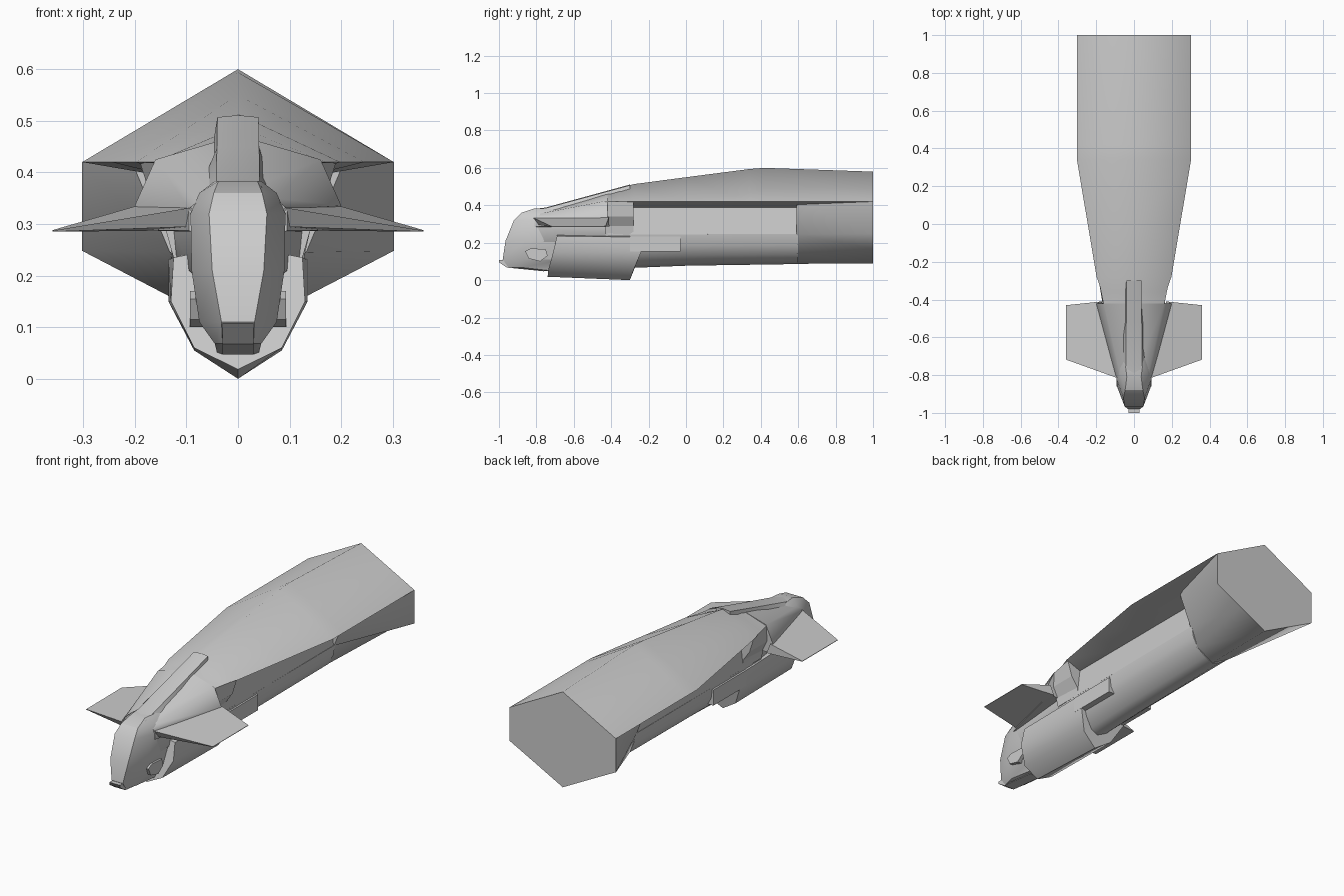
import bpy, bmesh, math

cube = bpy.data.objects.get("Cube")
if cube:
    bpy.data.objects.remove(cube)

grey = bpy.data.materials.new("hull_grey")
grey.use_nodes = True
colour = (0.6, 0.6, 0.6, 1)
grey.diffuse_color = colour
grey.node_tree.nodes["Principled BSDF"].inputs["Base Color"].default_value = colour


def skin(name, rings, smooth=25):
    """Join closed rings of points into a capped solid."""
    bm = bmesh.new()
    loops = [[bm.verts.new(p) for p in ring] for ring in rings]
    n = len(loops[0])
    for a, b in zip(loops, loops[1:]):
        for i in range(n):
            j = (i + 1) % n
            bm.faces.new((a[i], a[j], b[j], b[i]))
    bm.faces.new(loops[0])
    bm.faces.new(loops[-1][::-1])
    bmesh.ops.remove_doubles(bm, verts=bm.verts, dist=0.0005)
    bmesh.ops.recalc_face_normals(bm, faces=bm.faces)
    mesh = bpy.data.meshes.new(name)
    bm.to_mesh(mesh)
    bm.free()
    mesh.materials.append(grey)
    obj = bpy.data.objects.new(name, mesh)
    bpy.context.collection.objects.link(obj)
    bpy.ops.object.select_all(action='DESELECT')
    obj.select_set(True)
    bpy.context.view_layer.objects.active = obj
    bpy.ops.object.shade_smooth_by_angle(angle=math.radians(smooth))
    return obj


def mirrored(half):
    """Complete a half ring across the centre plane."""
    return half + [(-x, y, z) for x, y, z in reversed(half) if x > 0]


def section(y, *pts):
    """Symmetric cross-section at one station, top to bottom."""
    return mirrored([(x, y, z) for x, z in pts])


# Roof shell with overhanging eaves: station, ridge height, eave width
roof = [(-.42, .472, .162), (-.36, .489, .17), (-.28, .513, .198), (0, .55, .245),
        (.34, .594, .302), (.42, .60, .302), (1, .58, .302)]
skin("roof_shell", [section(y, (0, ridge), (eave, .42), (.11, .387), (0, .387))
                    for y, ridge, eave in roof], 66)

# Recessed side walls, and the tail block that flares out behind them
skin("side_walls", [
    section(y, (0, .40), (.112, .392), (.13, .243), (0, .22)) for y in (-.42, .60)
], 10)
skin("tail_block", [
    section(.59, (0, .45), (.205, .419), (.132, .245), (.095, .14), (0, .087)),
    section(1.0, (0, .579), (.302, .42), (.302, .248), (.15, .169), (0, .09)),
], 60)

# Rounded belly that runs into the tail
skin("belly_hull", [
    section(-.30, (0, .246), (.13, .245), (.12, .18), (.087, .125), (.045, .085), (0, .065)),
    section(0.0, (0, .246), (.13, .245), (.122, .185), (.09, .132), (.045, .095), (0, .077)),
    section(.60, (0, .246), (.132, .246), (.122, .19), (.093, .137), (.045, .104), (0, .086)),
], 60)

# Forward body widening back to the wing roots, and the notched neck behind it
skin("forward_body", [
    section(-.81, (0, .36), (.07, .35), (.095, .33), (.095, .287), (.09, .285), (.085, .2), (0, .1)),
    section(-.42, (0, .472), (.16, .425), (.2, .336), (.19, .288), (.125, .286), (.12, .235), (0, .1)),
], 60)
skin("neck", [
    section(-.43, (0, .41), (.16, .419), (.165, .34), (.14, .288), (.125, .235)),
    section(-.28, (0, .41), (.19, .419), (.165, .34), (.128, .288), (.128, .235)),
], 10)

# Raised spine behind the head
skin("spine", [
    section(-.82, (0, .379), (.042, .376), (.086, .325), (0, .3)),
    section(-.75, (0, .388), (.042, .385), (.09, .33), (0, .3)),
    section(-.52, (0, .451), (.041, .447), (.058, .395), (0, .35)),
    section(-.30, (0, .511), (.04, .507), (.041, .46), (0, .4)),
])

# Head built from horizontal layers: height, front width, front y, side width, side y
layers = [
    (.048, .025, -.76, .04, -.70),
    (.068, .03, -.95, .045, -.88),
    (.11, .032, -.98, .075, -.87),
    (.21, .05, -.965, .09, -.86),
    (.32, .056, -.92, .092, -.82),
    (.36, .047, -.88, .075, -.79),
    (.383, .038, -.81, .045, -.75),
]
skin("head", [mirrored([(w, f, z), (s, b, z), (s, -.65, z)]) for z, w, f, s, b in layers])

# Beak with an undercut front
skin("beak", [
    mirrored([(.03, -1, .108), (.03, -1, .095), (.03, -.957, .067)]),
    mirrored([(.03, -.76, .112), (.03, -.76, .095), (.03, -.76, .047)]),
], 10)

# Chin pod with raked ends, and the sponson trailing behind it
skin("chin_pod", [
    mirrored([(.1, -.69, .24), (.125, -.69, .235), (.13, -.71, .15), (.085, -.735, .06), (0, -.74, .018)]),
    mirrored([(.1, -.24, .242), (.135, -.24, .23), (.135, -.24, .15), (.085, -.28, .055), (0, -.30, .0)]),
], 50)
skin("sponson", [
    section(y, (.1, .243), (.135, .232), (.135, .152), (.09, .152)) for y in (-.3, -.03)
], 10)

# Wings and cheek blisters, one of each per side
for label, s in (("left", 1), ("right", -1)):
    wing_root = [(.09, -.815, .332), (.19, -.412, .337), (.17, -.41, .287), (.09, -.79, .295)]
    wing_tip = [(.36, -.718, .287), (.36, -.43, .288), (.36, -.43, .285), (.36, -.718, .285)]
    skin(label + "_wing", [[(s * x, y, z) for x, y, z in r] for r in (wing_root, wing_tip)], 10)
    outline = [(-.86, .155), (-.83, .17), (-.75, .165), (-.74, .13), (-.78, .1), (-.84, .115)]
    skin(label + "_cheek", [
        [(s * .06, y, z) for y, z in outline],
        [(s * (.093 + .1 * (y + .86) * (.17 - z)), y, z) for y, z in outline],
    ], 10)
